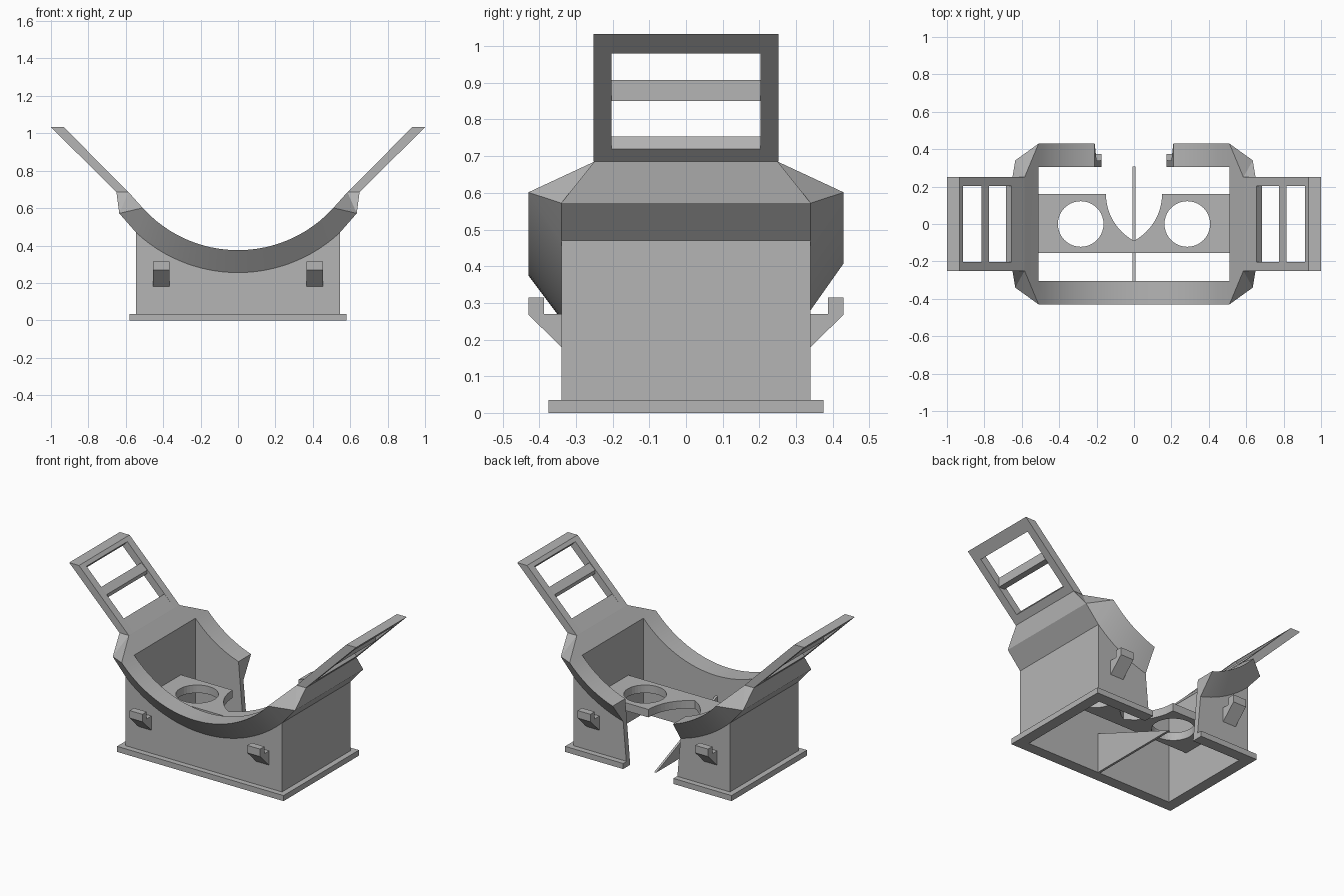
import bpy, bmesh, math

if "Cube" in bpy.data.objects:
    bpy.data.objects.remove(bpy.data.objects["Cube"])

grey = bpy.data.materials.new("plain_grey")
grey.diffuse_color = (0.46, 0.46, 0.46, 1)
grey.use_nodes = True
grey.node_tree.nodes["Principled BSDF"].inputs["Base Color"].default_value = grey.diffuse_color


def make(name, verts, faces, smooth=False):
    me = bpy.data.meshes.new(name)
    me.from_pydata(verts, [], faces)
    bm = bmesh.new()
    bm.from_mesh(me)
    bmesh.ops.remove_doubles(bm, verts=bm.verts, dist=0.0005)
    bmesh.ops.recalc_face_normals(bm, faces=bm.faces)
    bm.to_mesh(me)
    bm.free()
    me.materials.append(grey)
    ob = bpy.data.objects.new(name, me)
    bpy.context.collection.objects.link(ob)
    if smooth:
        bpy.ops.object.select_all(action='DESELECT')
        ob.select_set(True)
        bpy.context.view_layer.objects.active = ob
        bpy.ops.object.shade_smooth_by_angle(angle=math.radians(20))
    return ob


def prism(name, profile, lo, hi, axis):
    """Extrude a 2D profile along one axis from lo to hi."""
    def place(p, d):
        return {'x': (d, p[0], p[1]), 'y': (p[0], d, p[1]), 'z': (p[0], p[1], d)}[axis]
    n = len(profile)
    verts = [place(p, d) for d in (lo, hi) for p in profile]
    faces = [tuple(range(n)), tuple(range(n, 2 * n))]
    faces += [(i, (i + 1) % n, n + (i + 1) % n, n + i) for i in range(n)]
    return make(name, verts, faces)


def box(name, x0, x1, y0, y1, z0, z1):
    return prism(name, [(x0, y0), (x1, y0), (x1, y1), (x0, y1)], z0, z1, 'z')


def top_z(x):
    return 1.063 - math.sqrt(0.688 ** 2 - x * x)


def low_z(x):
    return 1.055 - math.sqrt(0.8 ** 2 - x * x)


# Tray shell: curved walls with a flared rim, and the two end walls
verts, faces = [], []


def add_face(points):
    faces.append(tuple(range(len(verts), len(verts) + len(points))))
    verts.extend(points)


def section(t, side, gap):
    """Wall cross-section; t = 0 at the middle or gap edge, 1 at the corner."""
    s, a = math.copysign(1, t), abs(t)

    def mix(start, end):
        return s * ((start if gap else 0) * (1 - a) + end * a)
    xo, xl, xt = mix(0.175, 0.545), mix(0.20, 0.545), mix(0.21, 0.51)
    xi = mix(0.175, 0.51)
    return [(xo, side * 0.34, 0), (xl, side * 0.34, low_z(xl)),
            (xt, side * 0.43, top_z(xt)), (xt, side * 0.305, top_z(xt)),
            (xi, side * 0.305, 0)]


def sweep(rings):
    for r, q in zip(rings, rings[1:]):
        for i in range(5):
            j = (i + 1) % 5
            add_face([r[i], r[j], q[j], q[i]])


N = 14
sweep([section(i / N, -1, False) for i in range(-N, N + 1)])
for s in (-1, 1):
    rings = [section(s * max(i / N, 1e-6), 1, True) for i in range(N + 1)]
    sweep(rings)
    add_face(rings[0])

for s in (-1, 1):
    # End wall corner points: foot, wall top, lip, crest, inner crest, rim, inner rim, inner foot
    half = [(0.545, 0.34, 0), (0.545, 0.34, low_z(0.545)), (0.635, 0.34, 0.572),
            (0.65, 0.25, 0.685), (0.585, 0.25, 0.685), (0.51, 0.43, top_z(0.51)),
            (0.51, 0.305, top_z(0.51)), (0.51, 0.305, 0)]
    back = [(s * x, y, z) for x, y, z in half]
    front = [(x, -y, z) for x, y, z in back]
    strip = [0, 1, 2, 3, 4, 6, 7, 0]
    for i, j in zip(strip, strip[1:]):
        add_face([back[i], front[i], front[j], back[j]])
    for p in (back, front):
        for f in ((1, 2, 5), (2, 3, 4), (2, 4, 5), (5, 4, 6)):
            add_face([p[i] for i in f])
make("tray_shell", verts, faces, smooth=True)

# Base flange, open at the rear gap
box("flange_front", -0.58, 0.58, -0.375, -0.34, 0, 0.035)
for s in (-1, 1):
    box("flange_side", min(s * .545, s * .58), max(s * .545, s * .58), -0.34, 0.34, 0, 0.035)
    box("flange_rear", min(s * .175, s * .58), max(s * .175, s * .58), 0.34, 0.375, 0, 0.035)

# Shelf with a pointed notch
R, CX, CY = 0.283, 0.133, 0.16
arc_end = math.acos(-CX / R)
left = []
for i in range(13):
    a = math.pi - (math.pi - arc_end) * i / 12
    left.append((CX + R * math.cos(a), CY - R * math.sin(a)))
right = [(-x, y) for x, y in reversed(left[:-1])]
shelf = prism("shelf", [(-0.51, -0.155), (-0.51, 0.16)] + left + right
              + [(0.51, 0.16), (0.51, -0.155)], 0.25, 0.30, 'z')

# Round holes through the shelf
for s in (-1, 1):
    circle = [(s * 0.285 + 0.122 * math.cos(i * math.tau / 40),
               0.122 * math.sin(i * math.tau / 40)) for i in range(40)]
    cutter = prism("hole_cutter", circle, 0.2, 0.35, 'z')
    cutter.hide_render = True
    cutter.hide_set(True)
    cut = shelf.modifiers.new("hole", 'BOOLEAN')
    cut.object = cutter
    cut.operation = 'DIFFERENCE'
    cut.solver = 'EXACT'

# Thin wedge rib under the shelf
prism("centre_rib", [(-0.305, 0), (0.308, 0), (-0.305, 0.25)], -0.007, 0.007, 'x')

# Hooks on the front and rear walls
hook = [(0.34, 0.18), (0.43, 0.268), (0.43, 0.315), (0.387, 0.315), (0.387, 0.27), (0.34, 0.27)]
for sx in (-1, 1):
    for sy in (-1, 1):
        prism("hook", [(sy * y, z) for y, z in hook],
              sx * 0.41 - 0.045, sx * 0.41 + 0.045, 'x')

# Sloping strap frames at both ends
rail = [(0.65, 0.685), (1.0, 1.033), (0.932, 1.033), (0.585, 0.685)]
lower = [(0.65, 0.685), (0.685, 0.72), (0.655, 0.754), (0.585, 0.685)]
upper = [(0.946, 0.98), (1.0, 1.033), (0.932, 1.033), (0.914, 1.014)]
middle = [(0.815, 0.85), (0.815, 0.908), (0.775, 0.872), (0.775, 0.85)]
for s in (-1, 1):
    def flip(profile):
        return [(s * x, z) for x, z in profile]
    prism("frame_rail", flip(rail), -0.252, -0.203, 'y')
    prism("frame_rail", flip(rail), 0.203, 0.252, 'y')
    prism("frame_lower_bar", flip(lower), -0.203, 0.203, 'y')
    prism("frame_upper_bar", flip(upper), -0.203, 0.203, 'y')
    prism("frame_middle_bar", flip(middle), -0.203, 0.203, 'y')
